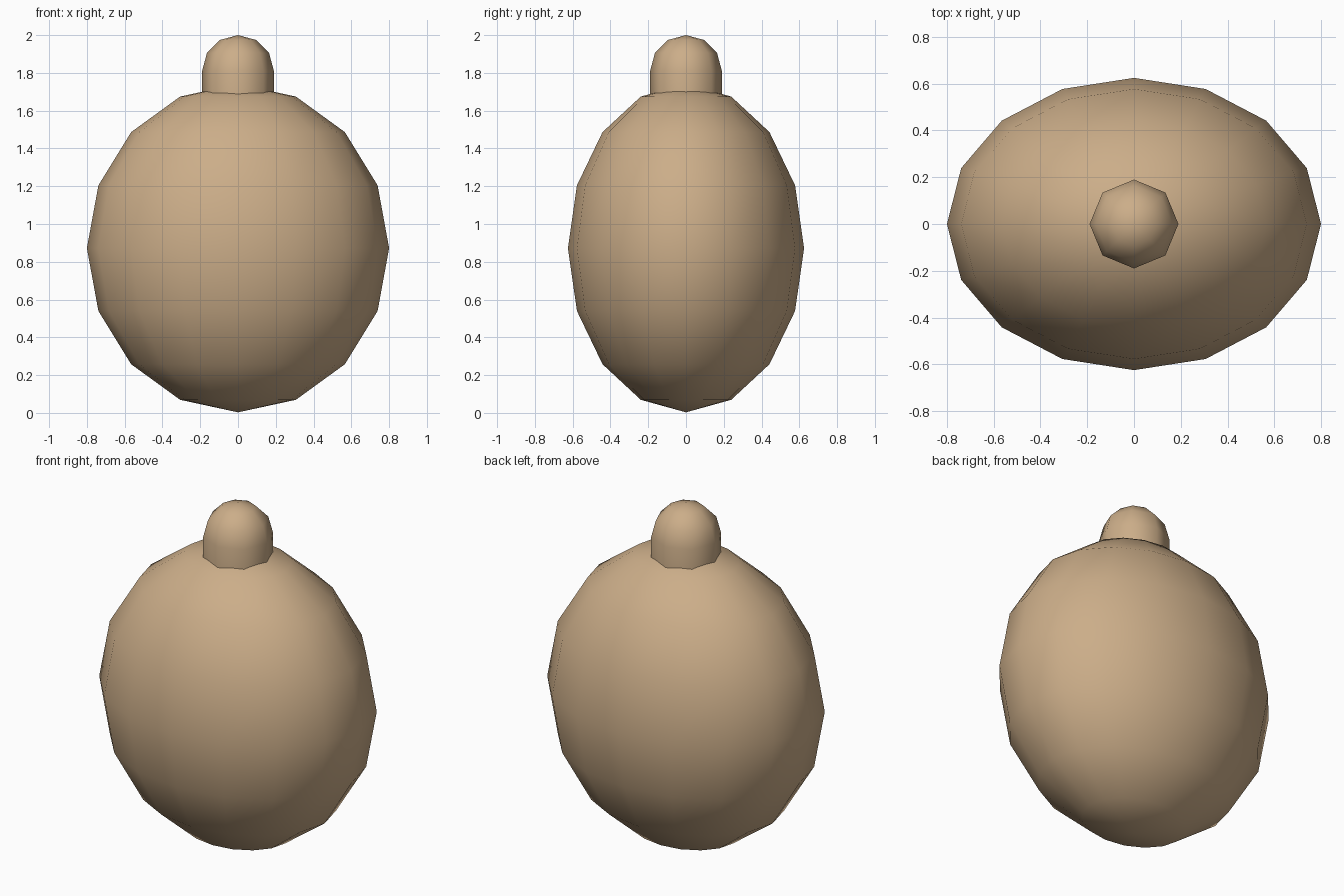
import bpy, bmesh, math

if "Cube" in bpy.data.objects:
    bpy.data.objects.remove(bpy.data.objects["Cube"])


def lathe(name, profile, sides, scale_y=1.0):
    """Revolve a bottom-to-top (radius, z) profile; zero radius makes a pole."""
    bm = bmesh.new()
    rings = []
    for r, z in profile:
        n = sides if r > 1e-5 else 1
        rings.append([bm.verts.new((r * math.cos(2 * math.pi * i / sides),
                                    r * scale_y * math.sin(2 * math.pi * i / sides), z))
                      for i in range(n)])
    for a, b in zip(rings, rings[1:]):
        for i in range(sides):
            j = (i + 1) % sides
            quad = [a[i % len(a)], a[j % len(a)], b[j % len(b)], b[i % len(b)]]
            bm.faces.new(list(dict.fromkeys(quad)))
    if len(rings[0]) > 1:
        bm.faces.new(rings[0][::-1])
    bmesh.ops.recalc_face_normals(bm, faces=bm.faces)
    mesh = bpy.data.meshes.new(name)
    bm.to_mesh(mesh)
    bm.free()
    obj = bpy.data.objects.new(name, mesh)
    bpy.context.collection.objects.link(obj)
    bpy.context.view_layer.objects.active = obj
    bpy.ops.object.select_all(action='DESELECT')
    obj.select_set(True)
    bpy.ops.object.shade_smooth_by_angle(angle=math.radians(50))
    obj.data.materials.append(tan)
    return obj


tan = bpy.data.materials.new("tan")
tan.diffuse_color = (0.60, 0.42, 0.25, 1)
tan.use_nodes = True
tan.node_tree.nodes["Principled BSDF"].inputs["Base Color"].default_value = tan.diffuse_color

# Flattened egg-shaped body
body = [(0.8 * math.sin(math.pi * k / 8), 0.872 - 0.869 * math.cos(math.pi * k / 8))
        for k in range(9)]
lathe("body", body, 16, scale_y=0.625 / 0.8)

# Domed knob sunk into the top of the body
knob = [(0.19, 1.64)] + [(0.19 * math.cos(math.pi * k / 6), 1.81 + 0.19 * math.sin(math.pi * k / 6))
                         for k in range(4)]
lathe("knob", knob, 8)
